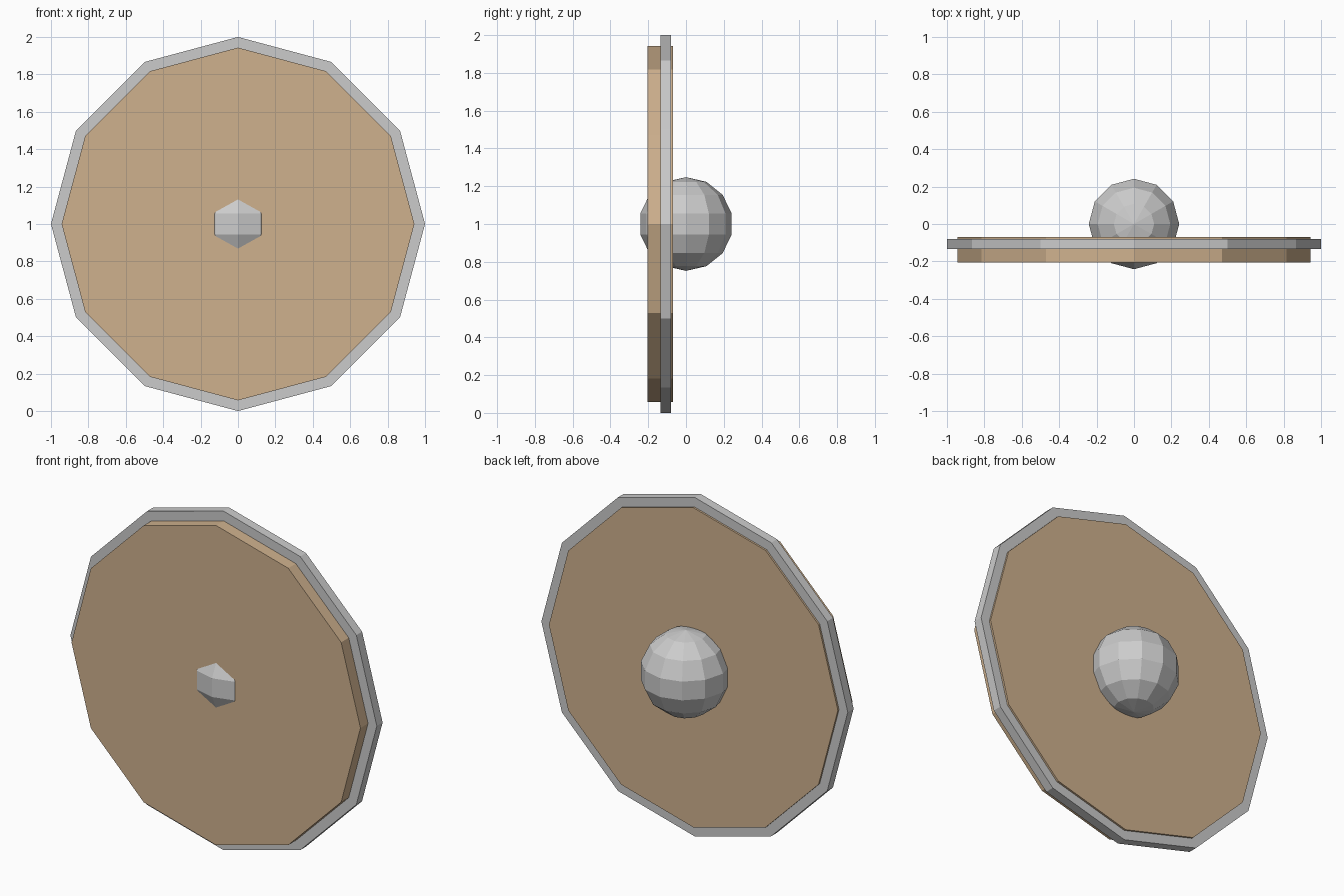
import bpy, bmesh
from math import sin, cos, pi

if "Cube" in bpy.data.objects:
    bpy.data.objects.remove(bpy.data.objects["Cube"])

SIDES = 12
CENTRE_Z = 1.0

wood = bpy.data.materials.new("wood")
wood.diffuse_color = (0.62, 0.44, 0.27, 1)
wood.use_nodes = True
wood.node_tree.nodes["Principled BSDF"].inputs["Base Color"].default_value = wood.diffuse_color


def finish(bm, name, material=None):
    bmesh.ops.recalc_face_normals(bm, faces=bm.faces)
    mesh = bpy.data.meshes.new(name)
    bm.to_mesh(mesh)
    bm.free()
    obj = bpy.data.objects.new(name, mesh)
    obj.location.z = CENTRE_Z
    if material:
        mesh.materials.append(material)
    bpy.context.collection.objects.link(obj)
    return obj


def loop(bm, radius, y):
    angles = [2 * pi * i / SIDES for i in range(SIDES)]
    return [bm.verts.new((radius * cos(a), y, radius * sin(a))) for a in angles]


def bridge(bm, a, b):
    for i in range(SIDES):
        j = (i + 1) % SIDES
        bm.faces.new((a[i], a[j], b[j], b[i]))


# Wooden board: a twelve-sided slab
bm = bmesh.new()
front, back = loop(bm, 0.943, -0.205), loop(bm, 0.943, -0.069)
bridge(bm, front, back)
bm.faces.new(front)
bm.faces.new(back)
finish(bm, "shield_board", wood)

# Metal rim: a square-section ring around the rear of the board
bm = bmesh.new()
loops = [loop(bm, r, y) for r, y in
         ((1.0, -0.134), (1.0, -0.080), (0.94, -0.080), (0.94, -0.134))]
for k in range(4):
    bridge(bm, loops[k], loops[(k + 1) % 4])
finish(bm, "metal_rim")

# Boss: a faceted ball set through the middle of the board
bm = bmesh.new()
bmesh.ops.create_uvsphere(bm, u_segments=SIDES, v_segments=7, radius=0.248)
finish(bm, "central_boss")
